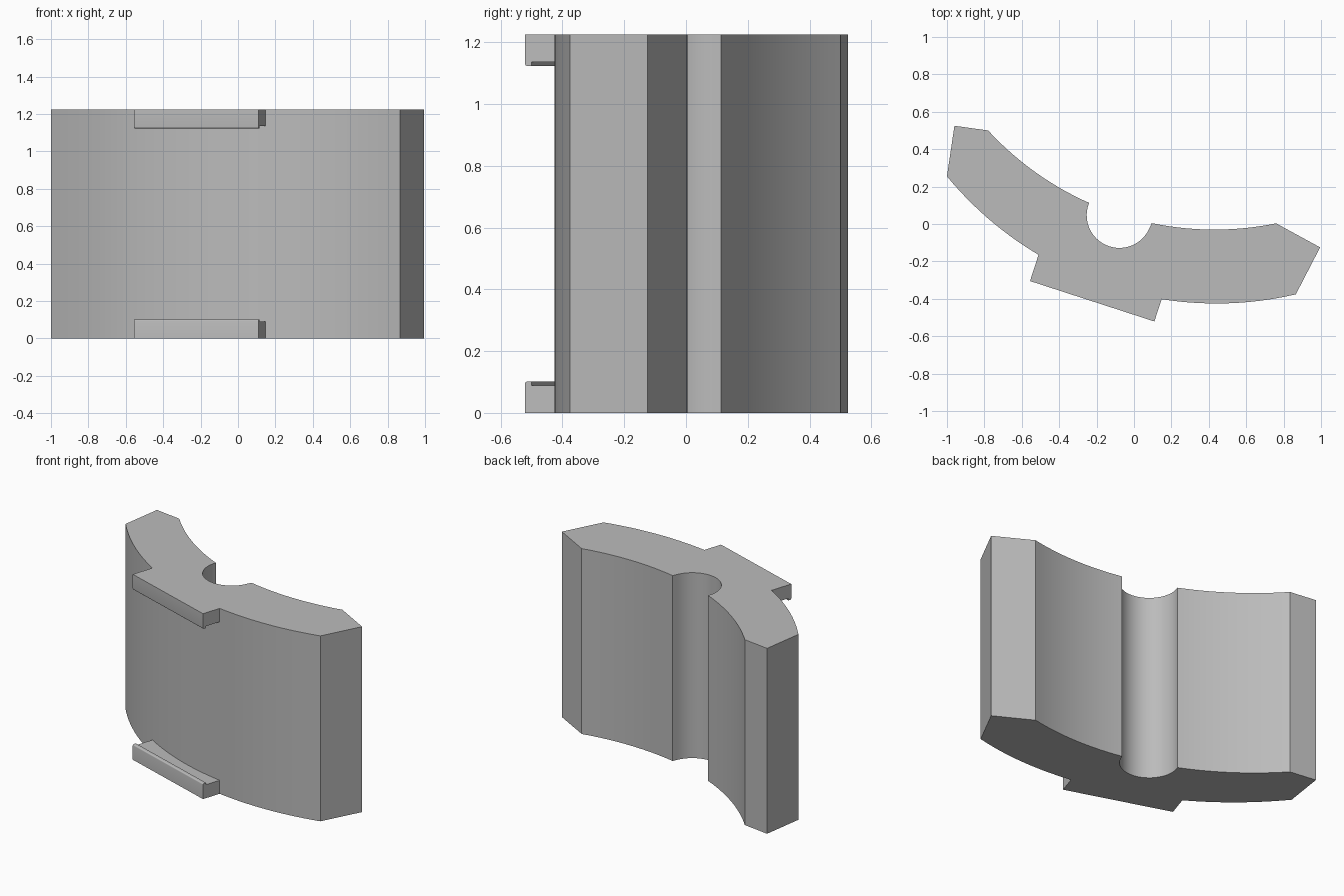
import bpy, bmesh
from math import atan2, cos, sin, pi, radians
from mathutils import Vector

cube = bpy.data.objects.get("Cube")
if cube:
    bpy.data.objects.remove(cube, do_unlink=True)

HEIGHT = 1.225

grey = bpy.data.materials.new("plain grey")
grey.use_nodes = True
grey.diffuse_color = (0.5, 0.5, 0.5, 1)
grey.node_tree.nodes["Principled BSDF"].inputs["Base Color"].default_value = (0.5, 0.5, 0.5, 1)


def arc(centre, radius, start, end, steps, turn=0):
    """Points on a circle between the directions of two points."""
    a = atan2(start[1] - centre[1], start[0] - centre[0])
    b = atan2(end[1] - centre[1], end[0] - centre[0]) + turn
    angles = [a + (b - a) * i / steps for i in range(steps + 1)]
    return [(centre[0] + radius * cos(t), centre[1] + radius * sin(t)) for t in angles]


def prism(name, section, sweep):
    """Sweep a closed section of 3D points along a vector."""
    bm = bmesh.new()
    face = bm.faces.new([bm.verts.new(p) for p in section])
    moved = bmesh.ops.extrude_face_region(bm, geom=[face])["geom"]
    bmesh.ops.translate(bm, vec=sweep, verts=[v for v in moved if isinstance(v, bmesh.types.BMVert)])
    bmesh.ops.recalc_face_normals(bm, faces=bm.faces)
    mesh = bpy.data.meshes.new(name)
    bm.to_mesh(mesh)
    bm.free()
    mesh.materials.append(grey)
    obj = bpy.data.objects.new(name, mesh)
    bpy.context.collection.objects.link(obj)
    return obj


# Curved body: outer arc, right end, inner arc broken by the round channel, left end
profile = arc((0.44, 1.44), 1.865, (-1, 0.255), (0.865, -0.375), 40)
profile += [(0.995, -0.125)]
profile += arc((0.43, 1.616), 1.646, (0.76, 0.003), (0.095, 0.004), 14)
profile += arc((-0.078, 0.047), 0.175, (0.095, 0.004), (-0.24, 0.113), 28, -2 * pi)[1:]
profile += arc((0.43, 1.616), 1.646, (-0.24, 0.113), (-0.78, 0.5), 14)[1:]
profile += [(-0.96, 0.525)]
body = prism("curved_body", [(x, y, 0) for x, y in profile], (0, 0, HEIGHT))

# Lips on the front, each with a raised rim rounded along its outer edge
left_end, right_end = Vector((-0.556, -0.305, 0)), Vector((0.109, -0.521, 0))
along = right_end - left_end
inward = Vector((-along.y, along.x, 0)).normalized()
r = 0.008
rim = [(r - r * cos(t), 0.102 - r + r * sin(t)) for t in (i * pi / 8 for i in range(5))]
section = [(0, 0)] + rim + [(0.022, 0.102), (0.022, 0.089), (0.17, 0.089), (0.17, 0)]


def lip(name, flipped):
    pts = [left_end + inward * d + Vector((0, 0, HEIGHT - z if flipped else z)) for d, z in section]
    return prism(name, pts, along)


# Join the lips into the body
for name, flipped in (("bottom_lip", False), ("top_lip", True)):
    part = lip(name, flipped)
    part.hide_render = True
    part.hide_set(True)
    join = body.modifiers.new(name, "BOOLEAN")
    join.operation, join.solver, join.object = "UNION", "EXACT", part
    bpy.context.view_layer.objects.active = body
    body.select_set(True)
    bpy.ops.object.modifier_apply(modifier=name)
    bpy.data.objects.remove(part, do_unlink=True)

bpy.ops.object.shade_smooth_by_angle(angle=radians(25))
